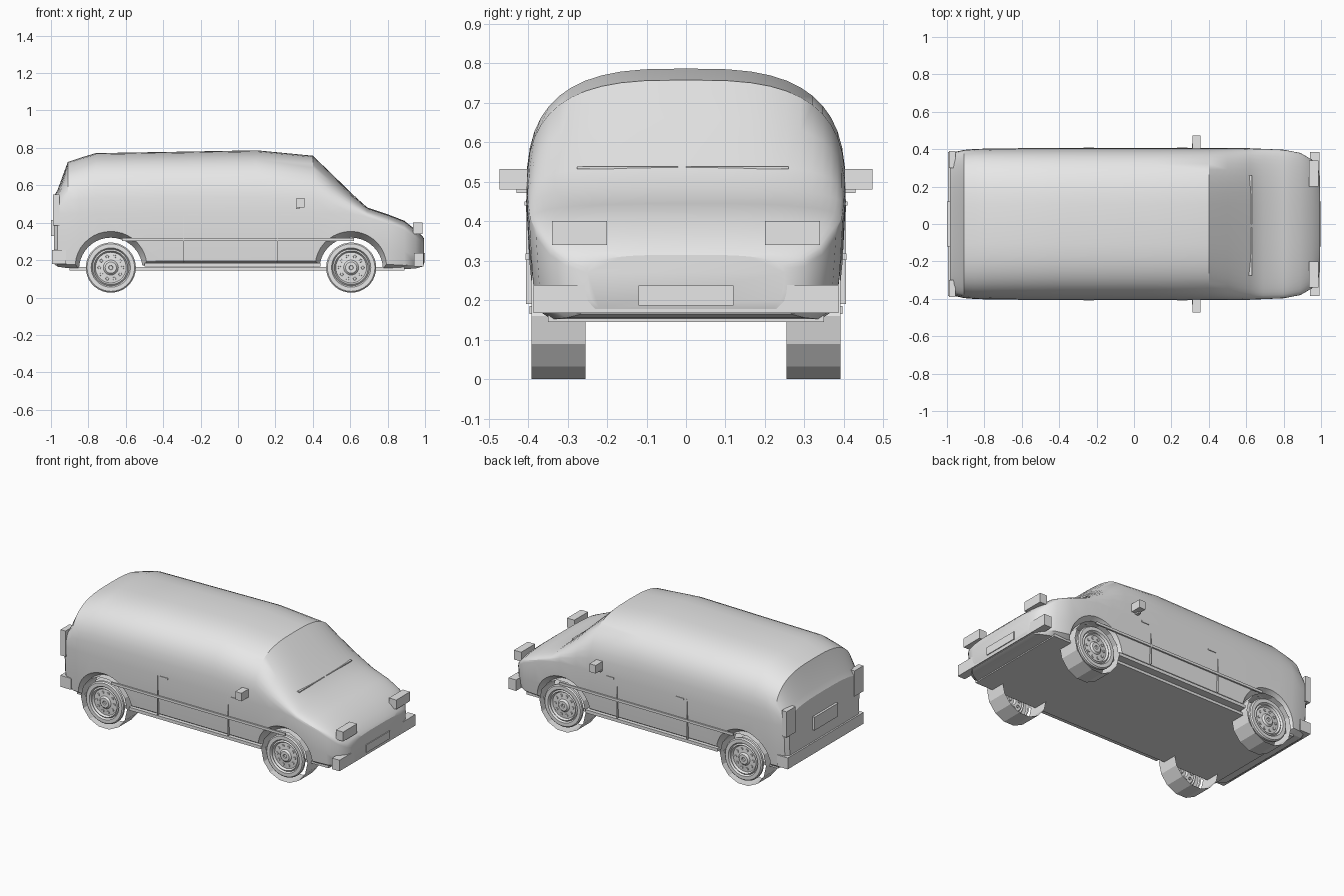
import bpy, bmesh, math

if "Cube" in bpy.data.objects:
    bpy.data.objects.remove(bpy.data.objects["Cube"])

grey = bpy.data.materials.new("plain_grey")
grey.diffuse_color = (0.8, 0.8, 0.8, 1)
grey.use_nodes = True
grey.node_tree.nodes["Principled BSDF"].inputs["Base Color"].default_value = grey.diffuse_color
WHEELS_X = (-0.68, 0.605)
AXLE_Z = 0.16


def finish(name, bm, smooth=None):
    bmesh.ops.recalc_face_normals(bm, faces=bm.faces)
    me = bpy.data.meshes.new(name)
    bm.to_mesh(me)
    bm.free()
    me.materials.append(grey)
    ob = bpy.data.objects.new(name, me)
    bpy.context.collection.objects.link(ob)
    if smooth:
        shade(ob, smooth)
    return ob


def shade(ob, degrees):
    bpy.ops.object.select_all(action='DESELECT')
    ob.select_set(True)
    bpy.context.view_layer.objects.active = ob
    bpy.ops.object.shade_smooth_by_angle(angle=math.radians(degrees))


def box(name, x0, x1, y0, y1, z0, z1):
    bm = bmesh.new()
    bmesh.ops.create_cube(bm, size=1)
    for v in bm.verts:
        v.co = ((x0 + x1) / 2 + v.co.x * (x1 - x0),
                (y0 + y1) / 2 + v.co.y * (y1 - y0),
                (z0 + z1) / 2 + v.co.z * (z1 - z0))
    return finish(name, bm)


def pair(name, x0, x1, y0, y1, z0, z1):
    box(name + "_left", x0, x1, y0, y1, z0, z1)
    box(name + "_right", x0, x1, -y1, -y0, z0, z1)


def skin(bm, rings, caps):
    for a, b in zip(rings, rings[1:]):
        n = len(a)
        for i in range(n):
            j = (i + 1) % n
            bm.faces.new((a[i], a[j], b[j], b[i]))
    if caps[0]:
        bm.faces.new(rings[0])
    if caps[1]:
        bm.faces.new(rings[-1])


def lathe(name, cx, cz, profile, segs, caps=(False, False), smooth=None):
    """Spin (radius, y) points round an axis along y."""
    bm = bmesh.new()
    rings = []
    for r, y in profile:
        angles = [2 * math.pi * i / segs for i in range(segs)]
        rings.append([bm.verts.new((cx + r * math.cos(a), y, cz + r * math.sin(a)))
                      for a in angles])
    skin(bm, rings, caps)
    return finish(name, bm, smooth)


# Body shell: x, roof height, belt height, half width, bottom height
STATIONS = [
    (-0.985, 0.54, 0.45, 0.36, 0.18), (-0.965, 0.575, 0.45, 0.383, 0.165),
    (-0.91, 0.725, 0.45, 0.396, 0.157), (-0.85, 0.745, 0.45, 0.401, 0.157),
    (-0.76, 0.772, 0.45, 0.404, 0.165), (-0.4, 0.778, 0.45, 0.405, 0.175),
    (0.1, 0.787, 0.45, 0.405, 0.175), (0.4, 0.758, 0.45, 0.405, 0.175),
    (0.5, 0.662, 0.45, 0.405, 0.175), (0.62, 0.545, 0.445, 0.404, 0.165),
    (0.69, 0.482, 0.43, 0.402, 0.165), (0.8, 0.445, 0.395, 0.397, 0.157),
    (0.89, 0.41, 0.36, 0.38, 0.152), (0.95, 0.362, 0.315, 0.345, 0.155),
    (0.985, 0.33, 0.285, 0.30, 0.165), (0.995, 0.315, 0.27, 0.25, 0.18)]


def section(top, belt, w, bottom):
    low = [(0.88 * w, bottom), (0.955 * w, bottom + 0.02),
           (0.98 * w, bottom + (belt - bottom) * 0.45)]
    pts = list(low)
    for i in range(25):
        t = math.pi * i / 24
        c, s = math.cos(t), max(math.sin(t), 0)
        pts.append((math.copysign(abs(c) ** (2 / 3), c) * w,
                    belt + (top - belt) * s ** (2 / 3)))
    return pts + [(-y, z) for y, z in reversed(low)]


bm = bmesh.new()
rings = [[bm.verts.new((x, y, z)) for y, z in section(top, belt, w, bot)]
         for x, top, belt, w, bot in STATIONS]
skin(bm, rings, (True, True))
body = finish("body_shell", bm)

# Flared wheel arches, cut through and left hollow inside
ARCH = 0.17
for cx in WHEELS_X:
    cutter = lathe("arch_cutter", cx, 0.15,
                   [(0.215, -0.46), (0.21, -0.41), (ARCH, -0.345),
                    (ARCH, 0.345), (0.21, 0.41), (0.215, 0.46)], 40, (True, True))
    cutter.hide_render = True
    mod = body.modifiers.new("arch", 'BOOLEAN')
    mod.operation = 'DIFFERENCE'
    mod.solver = 'EXACT'
    mod.object = cutter
    bpy.context.view_layer.objects.active = body
    bpy.ops.object.modifier_apply(modifier=mod.name)
    bpy.data.objects.remove(cutter)

bm = bmesh.new()
bm.from_mesh(body.data)


def on_tunnel(v):
    return abs(v.co.y) < 0.347 and any(
        abs(math.hypot(v.co.x - cx, v.co.z - 0.15) - ARCH) < 0.003 for cx in WHEELS_X)


tunnel = [f for f in bm.faces if abs(f.normal.y) < 0.05 and all(on_tunnel(v) for v in f.verts)]
bmesh.ops.delete(bm, geom=tunnel, context='FACES')
bm.to_mesh(body.data)
bm.free()
shade(body, 28)

# Wheels: open faceted tread, round tyre wall with rim, hub and vent bosses
for cx in WHEELS_X:
    for s, side in ((1, "left"), (-1, "right")):
        end = ("rear_" if cx < 0 else "front_") + side
        lathe("tread_" + end, cx, AXLE_Z, [(0.164, s * 0.255), (0.164, s * 0.392)], 14)
        rim = [(0.134, 0.37), (0.134, 0.384), (0.127, 0.391), (0.105, 0.391),
               (0.098, 0.38), (0.09, 0.387), (0.082, 0.374), (0.04, 0.378),
               (0.03, 0.388), (0.012, 0.388), (0.01, 0.38)]
        lathe("wheel_" + end, cx, AXLE_Z, [(r, s * y) for r, y in rim], 36,
              (False, True), 30)
        for k in range(10):
            a = 2 * math.pi * k / 10
            lathe("wheel_boss_" + end, cx + 0.062 * math.cos(a), AXLE_Z + 0.062 * math.sin(a),
                  [(0.01, s * 0.37), (0.008, s * 0.381)], 8, (False, True))

# Underside and sills
box("floor_plate", -0.9, 0.89, -0.35, 0.35, 0.145, 0.162)
pair("sill", -0.5, 0.44, 0.34, 0.396, 0.165, 0.185)

# Bumpers and number plates
box("front_bumper", 0.94, 0.993, -0.386, 0.386, 0.167, 0.238)
box("front_plate", 0.99, 1.0, -0.12, 0.12, 0.187, 0.237)
box("rear_bumper", -0.995, -0.92, -0.386, 0.386, 0.18, 0.253)
box("rear_plate", -1.0, -0.98, -0.12, 0.12, 0.33, 0.415)

# Lamps
pair("headlight", 0.935, 0.987, 0.2, 0.34, 0.34, 0.4)
pair("tail_light", -0.99, -0.955, 0.3, 0.39, 0.385, 0.55)

# Mirrors, side trim, door seams and handles
pair("mirror", 0.312, 0.356, 0.402, 0.473, 0.48, 0.532)
pair("mirror_stem", 0.31, 0.33, 0.395, 0.43, 0.472, 0.482)
pair("side_trim", -0.62, 0.62, 0.397, 0.407, 0.302, 0.318)
for x in (-0.29, 0.21):
    pair("door_seam", x - 0.002, x + 0.002, 0.39, 0.406, 0.19, 0.45)
    pair("door_handle", x + 0.02, x + 0.075, 0.4, 0.409, 0.44, 0.45)

# Windscreen wipers
box("wiper_left", 0.612, 0.63, 0.0, 0.26, 0.533, 0.539)
box("wiper_right", 0.612, 0.63, -0.276, -0.02, 0.533, 0.539)
